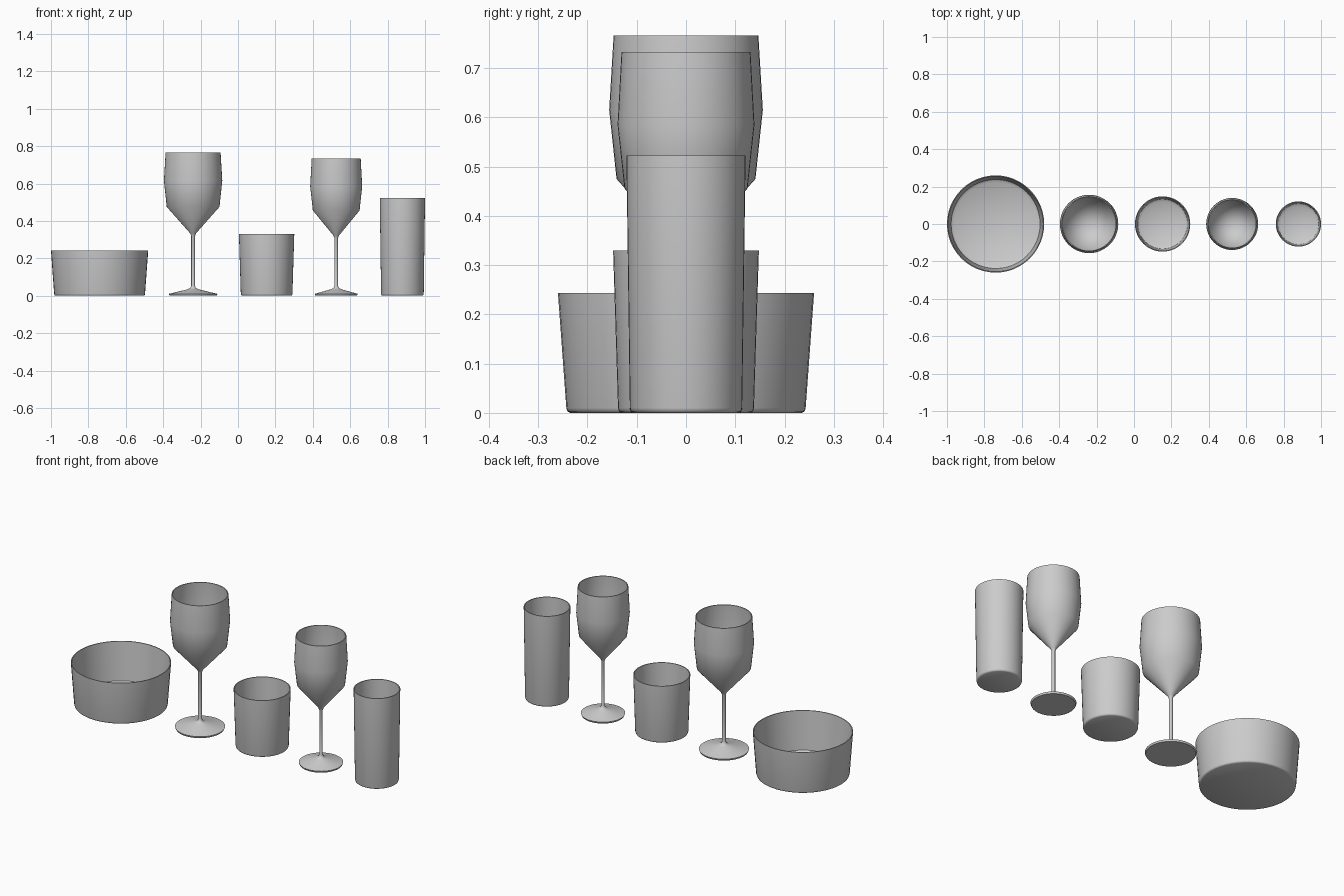
import bpy, math
from mathutils import Vector

if "Cube" in bpy.data.objects:
    bpy.data.objects.remove(bpy.data.objects["Cube"])

SEG = 48
WALL = 0.005


def lathe(name, x, profile):
    """Revolve an (r, z) profile about a vertical axis; r = 0 makes a pole."""
    verts, faces, rings = [], [], []
    for r, z in profile:
        n = 1 if r == 0 else SEG
        rings.append(range(len(verts), len(verts) + n))
        verts += [(r * math.cos(2 * math.pi * i / SEG),
                   r * math.sin(2 * math.pi * i / SEG), z) for i in range(n)]
    for a, b in zip(rings, rings[1:]):
        for i in range(SEG):
            j = (i + 1) % SEG
            if len(a) == 1:
                faces.append((a[0], b[j], b[i]))
            elif len(b) == 1:
                faces.append((a[i], a[j], b[0]))
            else:
                faces.append((a[i], a[j], b[j], b[i]))
    mesh = bpy.data.meshes.new(name)
    mesh.from_pydata(verts, [], faces)
    obj = bpy.data.objects.new(name, mesh)
    obj.location = Vector((x, 0, 0))
    bpy.context.collection.objects.link(obj)
    bpy.ops.object.select_all(action='DESELECT')
    obj.select_set(True)
    bpy.context.view_layer.objects.active = obj
    bpy.ops.object.shade_smooth_by_angle(angle=math.radians(50))
    return obj


def cup(name, x, top_r, base_r, height):
    """Tapered open vessel with a small chamfer at the base and a thin wall."""
    lathe(name, x, [
        (0, 0), (base_r - 0.008, 0), (base_r - 0.002, 0.003), (base_r, 0.010),
        (top_r, height), (top_r - WALL, height),
        (base_r - WALL, 0.024), (base_r - 0.02, 0.014), (0, 0.012)])


def wine_glass(name, x, foot, stem, low, mid, rim):
    """Foot, thin stem and angular bowl; each argument is an (r, z) pair."""
    outer = [low, mid, rim]
    inner = [(r - WALL, z) for r, z in reversed(outer)]
    lathe(name, x, [
        (0, 0), (foot[0] - 0.004, 0), foot,
        (0.03, 0.034), (0.014, 0.042), (stem[0], 0.055),
        (stem[0], stem[1] - 0.01), (stem[0] + 0.006, stem[1] + 0.004)]
        + outer + inner + [(0, stem[1] + 0.010)])


# Row of vessels, left to right
cup("wide_bowl", -0.74, 0.26, 0.243, 0.243)
wine_glass("large_wine_glass", -0.24, (0.13, 0.010), (0.010, 0.330),
           (0.141, 0.475), (0.156, 0.615), (0.147, 0.766))
cup("short_tumbler", 0.153, 0.148, 0.138, 0.33)
wine_glass("small_wine_glass", 0.525, (0.115, 0.010), (0.009, 0.318),
           (0.125, 0.456), (0.139, 0.585), (0.131, 0.733))
cup("tall_tumbler", 0.879, 0.121, 0.114, 0.523)
